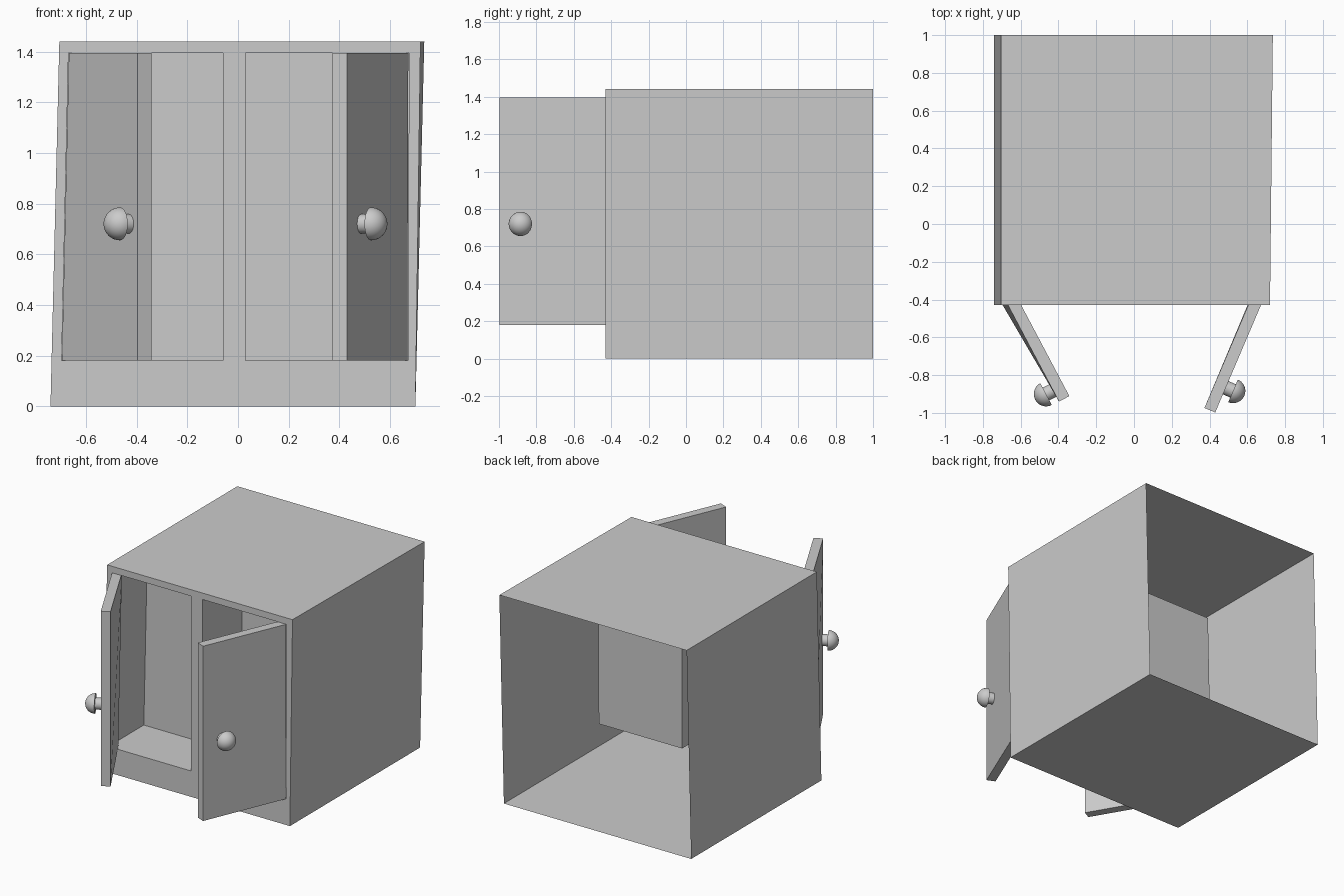
import bpy, bmesh, math
from mathutils import Vector

if "Cube" in bpy.data.objects:
    bpy.data.objects.remove(bpy.data.objects["Cube"])

FRONT, BACK, TOP = -0.43, 1.0, 1.44
SILL, HEAD = 0.18, 1.395


def make(name, bm, weld=True):
    if weld:
        bmesh.ops.remove_doubles(bm, verts=bm.verts, dist=1e-5)
    bmesh.ops.recalc_face_normals(bm, faces=bm.faces)
    mesh = bpy.data.meshes.new(name)
    bm.to_mesh(mesh)
    bm.free()
    ob = bpy.data.objects.new(name, mesh)
    bpy.context.collection.objects.link(ob)
    return ob


def face(bm, *pts):
    bm.faces.new([bm.verts.new(p) for p in pts])


# Cabinet shell: slightly leaning thin box, open at the back
bottom_x = [-0.74, -0.70, -0.06, 0.03, 0.67, 0.70]
top_x = [-0.705, -0.668, -0.06, 0.03, 0.675, 0.72]
rows = [0, SILL, HEAD, TOP]


def front(col, row, y=FRONT):
    z = rows[row]
    t = z / TOP
    return (bottom_x[col] * (1 - t) + top_x[col] * t, y, z)


bm = bmesh.new()
recess_depth = {1: -0.04, 3: 0.0}
for c in range(5):
    for r in range(3):
        ring = [(c, r), (c + 1, r), (c + 1, r + 1), (c, r + 1)]
        if r == 1 and c in recess_depth:
            # Door opening pushed inward as a closed recess
            y = recess_depth[c]
            for a, b in zip(ring, ring[1:] + ring[:1]):
                face(bm, front(*a), front(*b), front(*b, y), front(*a, y))
            face(bm, *[front(*p, y) for p in ring])
        else:
            face(bm, *[front(*p) for p in ring])

back_bl, back_br = (-0.74, BACK, 0), (0.70, BACK, 0)
back_tl, back_tr = (-0.705, BACK, TOP), (0.735, BACK, TOP)
left_edge = [front(0, r) for r in range(4)]
right_edge = [front(5, r) for r in range(4)]
face(bm, *left_edge, back_tl, back_bl)
face(bm, *right_edge, back_tr, back_br)
face(bm, *[front(c, 0) for c in range(6)], back_br, back_bl)
face(bm, *[front(c, 3) for c in range(6)], back_tr, back_tl)
make("cabinet_shell", bm)


# Doors, each swung open and following the leaning hinge edge
def door(name, hinge_low, hinge_top, free, thickness, side):
    d = (Vector(free) - Vector((hinge_top, FRONT))).normalized()
    inward = Vector((-d.y, d.x)) * thickness
    if inward.x * side > 0:
        inward = -inward
    bm = bmesh.new()
    rings = []
    for z, hx in ((SILL, hinge_low), (HEAD, hinge_top)):
        h, f = Vector((hx, FRONT)), Vector(free)
        rings.append([bm.verts.new((p.x, p.y, z))
                      for p in (h, f, f + inward, h + inward)])
    lo, hi = rings
    bm.faces.new(lo)
    bm.faces.new(hi)
    for i in range(4):
        j = (i + 1) % 4
        bm.faces.new((lo[i], lo[j], hi[j], hi[i]))
    make(name, bm)
    return d, -inward.normalized()


# Mushroom knob: lathed stem and half-ball cap
def knob(name, base, normal):
    profile = [(0, -0.005), (0.038, -0.005), (0.038, 0.042), (0.065, 0.042)]
    profile += [(0.065 * math.cos(a), 0.042 + 0.065 * math.sin(a))
                for a in (math.pi / 2 * i / 10 for i in range(1, 11))]
    bm = bmesh.new()
    vs = [bm.verts.new((r, 0, h)) for r, h in profile]
    es = [bm.edges.new(p) for p in zip(vs, vs[1:])]
    bmesh.ops.spin(bm, geom=vs + es, cent=(0, 0, 0), axis=(0, 0, 1),
                   angle=math.tau, steps=32)
    bmesh.ops.remove_doubles(bm, verts=bm.verts, dist=1e-4)
    rot = Vector((normal.x, normal.y, 0)).to_track_quat('Z', 'Y').to_matrix()
    bmesh.ops.rotate(bm, cent=(0, 0, 0), matrix=rot, verts=bm.verts)
    bmesh.ops.translate(bm, vec=base, verts=bm.verts)
    ob = make(name, bm)
    bpy.ops.object.select_all(action='DESELECT')
    ob.select_set(True)
    bpy.context.view_layer.objects.active = ob
    bpy.ops.object.shade_smooth_by_angle(angle=math.radians(35))


for label, side, low, top, free, along in (
        ("left", -1, -0.695, -0.667, (-0.397, -0.94), 0.51),
        ("right", 1, 0.668, 0.672, (0.43, -0.998), 0.475)):
    d, n = door(label + "_door", low, top, free, 0.062, side)
    p = Vector((top, FRONT)) + d * along
    knob(label + "_knob", Vector((p.x, p.y, 0.72)), n)
